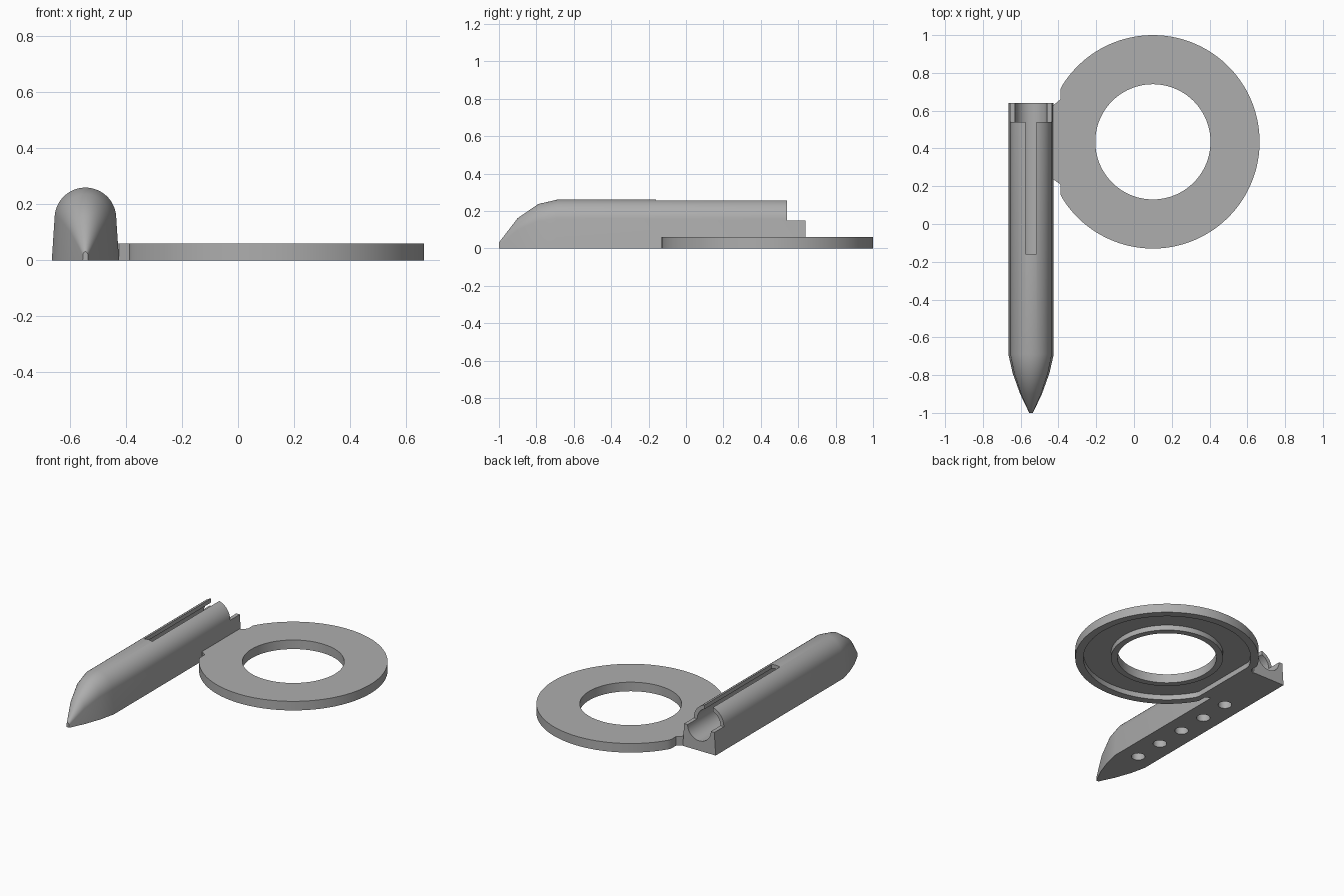
import bpy, bmesh, math

cube = bpy.data.objects.get("Cube")
if cube:
    bpy.data.objects.remove(cube, do_unlink=True)

grey = bpy.data.materials.new("plain_grey")
grey.use_nodes = True
GREY = (0.42, 0.42, 0.42, 1)
grey.diffuse_color = GREY
grey.node_tree.nodes["Principled BSDF"].inputs["Base Color"].default_value = GREY


def loft(name, sections):
    """Skin a list of matching closed 3D outlines and cap both ends."""
    bm = bmesh.new()
    rows = [[bm.verts.new(p) for p in s] for s in sections]
    n = len(rows[0])
    for a, b in zip(rows, rows[1:]):
        for i in range(n):
            j = (i + 1) % n
            bm.faces.new((a[i], a[j], b[j], b[i]))
    bm.faces.new(rows[0])
    bm.faces.new(rows[-1])
    bmesh.ops.recalc_face_normals(bm, faces=bm.faces)
    me = bpy.data.meshes.new(name)
    bm.to_mesh(me)
    bm.free()
    me.materials.append(grey)
    ob = bpy.data.objects.new(name, me)
    bpy.context.collection.objects.link(ob)
    return ob


def prism(name, pts, z0, z1):
    return loft(name, [[(x, y, z) for x, y in pts] for z in (z0, z1)])


def box(name, x0, x1, y0, y1, z0, z1):
    return prism(name, [(x0, y0), (x1, y0), (x1, y1), (x0, y1)], z0, z1)


def circle(cx, cy, r, n=128, flat=-9):
    """Circle outline, flattened where x would pass below the given limit."""
    pts = []
    for i in range(n):
        a = math.tau * (i + 0.5) / n
        pts.append((max(cx + r * math.cos(a), flat), cy + r * math.sin(a)))
    return pts


def cut(ob, cutter):
    """Subtract the cutter from the object, then discard the cutter."""
    cutter.hide_render = True
    mod = ob.modifiers.new("cut", "BOOLEAN")
    mod.operation = "DIFFERENCE"
    mod.solver = "EXACT"
    mod.object = cutter
    activate(ob)
    bpy.ops.object.modifier_apply(modifier=mod.name)
    bpy.data.objects.remove(cutter, do_unlink=True)


def activate(ob):
    bpy.ops.object.select_all(action="DESELECT")
    ob.select_set(True)
    bpy.context.view_layer.objects.active = ob


def smooth(ob):
    activate(ob)
    bpy.ops.object.shade_smooth_by_angle(angle=math.radians(35))


# Barrel: arched cross-section lofted to a pointed nose
BX, AXIS_Z, ARCH_R, BORE_R, REAR = -0.545, 0.15, 0.11, 0.085, 0.64
arch = [(0.12, 0)]
for i in range(33):
    a = math.radians(5 + 170 * i / 32)
    arch.append((ARCH_R * math.cos(a), AXIS_Z + ARCH_R * math.sin(a)))
arch.append((-0.12, 0))
stations = [(REAR, 1, 1), (-0.69, 1, 1), (-0.79, 0.81, 0.91),
            (-0.9, 0.48, 0.62), (-1, 0.08, 0.12)]
barrel = loft("barrel", [[(BX + x * w, y, z * h) for x, z in arch]
                         for y, w, h in stations])

# Bore along the barrel, open at the rear
bore_pts = circle(BX, AXIS_Z, BORE_R, 48)
cut(barrel, loft("bore_cutter", [[(x, y, z) for x, z in bore_pts]
                                 for y in (-0.6, REAR + 0.1)]))
# Slot in the crest and half-height step at the rear
cut(barrel, box("slot_cutter", BX - 0.03, BX + 0.03, -0.16, REAR + 0.1, AXIS_Z, 0.4))
cut(barrel, box("step_cutter", BX - 0.2, BX + 0.2, 0.54, REAR + 0.1, AXIS_Z, 0.4))
# Row of round sockets under the barrel
for k in range(5):
    y = -0.61 + 0.208 * k
    cut(barrel, prism("socket_cutter", circle(BX, y, 0.042, 32), -0.05, 0.05))
smooth(barrel)

# Flat ring with one flattened side
RX, RY, THICK = 0.1, 0.435, 0.06
ring = prism("ring", circle(RX, RY, 0.565, flat=-0.39), 0, THICK)
# Recess in the underside, leaving an outer rim and an inner lip
recess = prism("recess_cutter", circle(RX, RY, 0.515, flat=-0.355), -0.05, 0.035)
cut(recess, prism("lip_cutter", circle(RX, RY, 0.345), -0.1, 0.1))
cut(ring, recess)
cut(ring, prism("hole_cutter", circle(RX, RY, 0.305), -0.1, 0.2))
smooth(ring)

# Bridge joining ring and barrel
prism("bridge", [(-0.45, 0.235), (-0.425, 0.235), (-0.39, 0.21), (-0.38, 0.21),
                 (-0.38, 0.66), (-0.39, 0.66), (-0.425, 0.63), (-0.45, 0.63)], 0, THICK)
